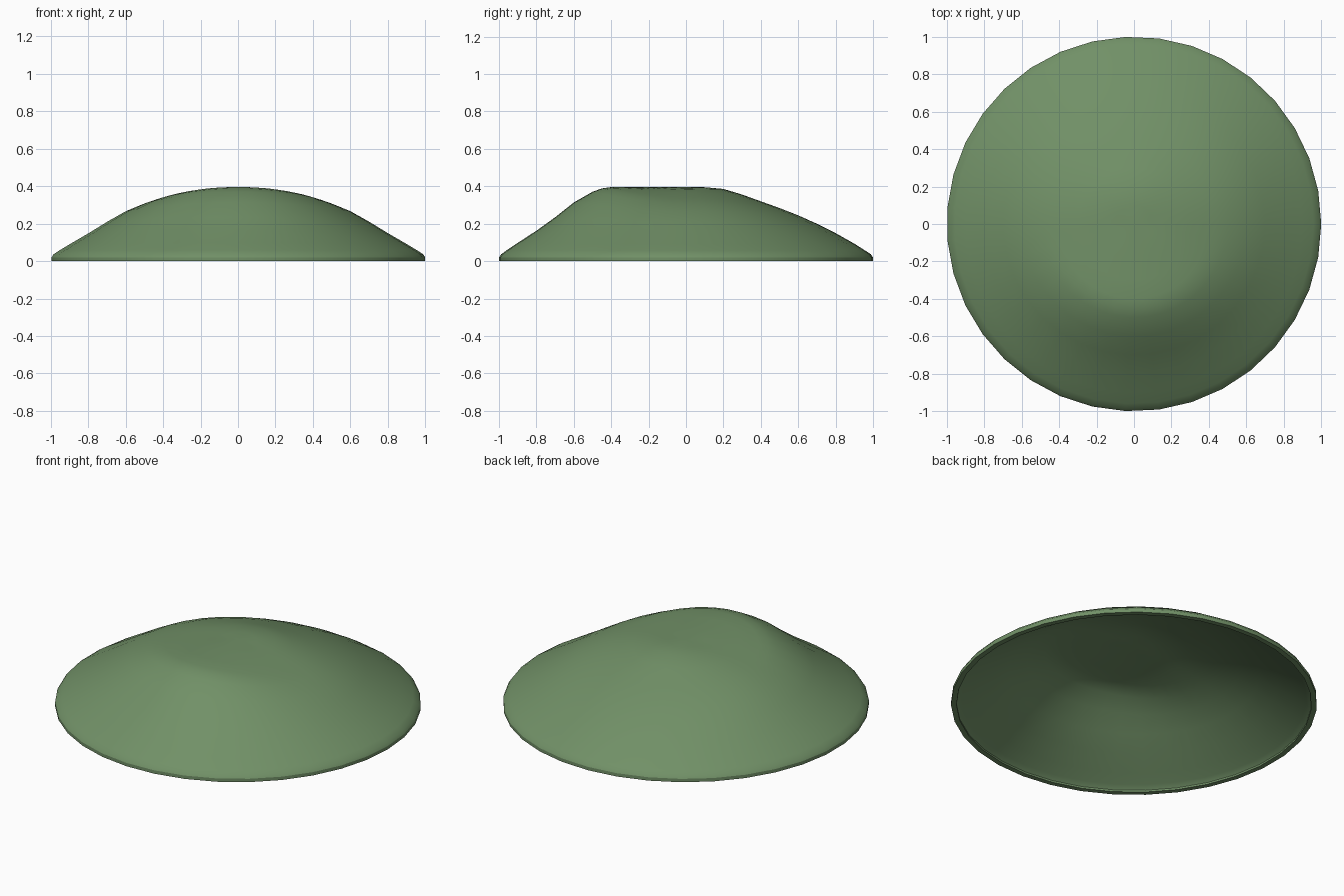
import bpy, bmesh, math

if "Cube" in bpy.data.objects:
    bpy.data.objects.remove(bpy.data.objects["Cube"])

SEGMENTS = 35

# Height at each radius along the front, side and back of the mound
RADII = [0.0, 0.1, 0.2, 0.3, 0.4, 0.45, 0.5, 0.6, 0.7, 0.8, 0.9, 0.96, 0.99, 1.0, 1.0]
FRONT = [0.395, 0.396, 0.396, 0.396, 0.396, 0.389, 0.371, 0.314, 0.235, 0.163, 0.098, 0.058, 0.036, 0.02, 0.0]
SIDE = [0.395, 0.391, 0.383, 0.365, 0.34, 0.325, 0.308, 0.267, 0.211, 0.15, 0.092, 0.056, 0.036, 0.02, 0.0]
BACK = [0.395, 0.395, 0.386, 0.356, 0.32, 0.302, 0.284, 0.245, 0.2, 0.15, 0.094, 0.056, 0.036, 0.02, 0.0]


def height(i, angle):
    """Blend the side profile into the front or back one."""
    s = math.sin(angle)
    end = BACK if s > 0 else FRONT
    return SIDE[i] + (end[i] - SIDE[i]) * abs(s) ** 1.8


# Open mound shell: rings of vertices around a peak
bm = bmesh.new()
peak = bm.verts.new((0, 0, FRONT[0]))
rings = []
for i in range(1, len(RADII)):
    ring = []
    for k in range(SEGMENTS):
        a = math.tau * k / SEGMENTS
        ring.append(bm.verts.new((RADII[i] * math.cos(a), RADII[i] * math.sin(a), height(i, a))))
    rings.append(ring)

for k in range(SEGMENTS):
    n = (k + 1) % SEGMENTS
    bm.faces.new((peak, rings[0][k], rings[0][n]))
    for inner, outer in zip(rings, rings[1:]):
        bm.faces.new((inner[k], outer[k], outer[n], inner[n]))

mesh = bpy.data.meshes.new("grass_mound")
bm.to_mesh(mesh)
bm.free()
mound = bpy.data.objects.new("grass_mound", mesh)
bpy.context.collection.objects.link(mound)

# Smooth green surface
green = bpy.data.materials.new("grass_green")
green.diffuse_color = (0.165, 0.28, 0.135, 1)
green.use_nodes = True
green.node_tree.nodes["Principled BSDF"].inputs["Base Color"].default_value = green.diffuse_color
mesh.materials.append(green)
bpy.context.view_layer.objects.active = mound
mound.select_set(True)

# Thickness of the shell, grown inwards
shell = mound.modifiers.new("thickness", 'SOLIDIFY')
shell.thickness = 0.03
shell.offset = -1
bpy.ops.object.modifier_apply(modifier=shell.name)
bpy.ops.object.shade_smooth_by_angle(angle=math.radians(25))
